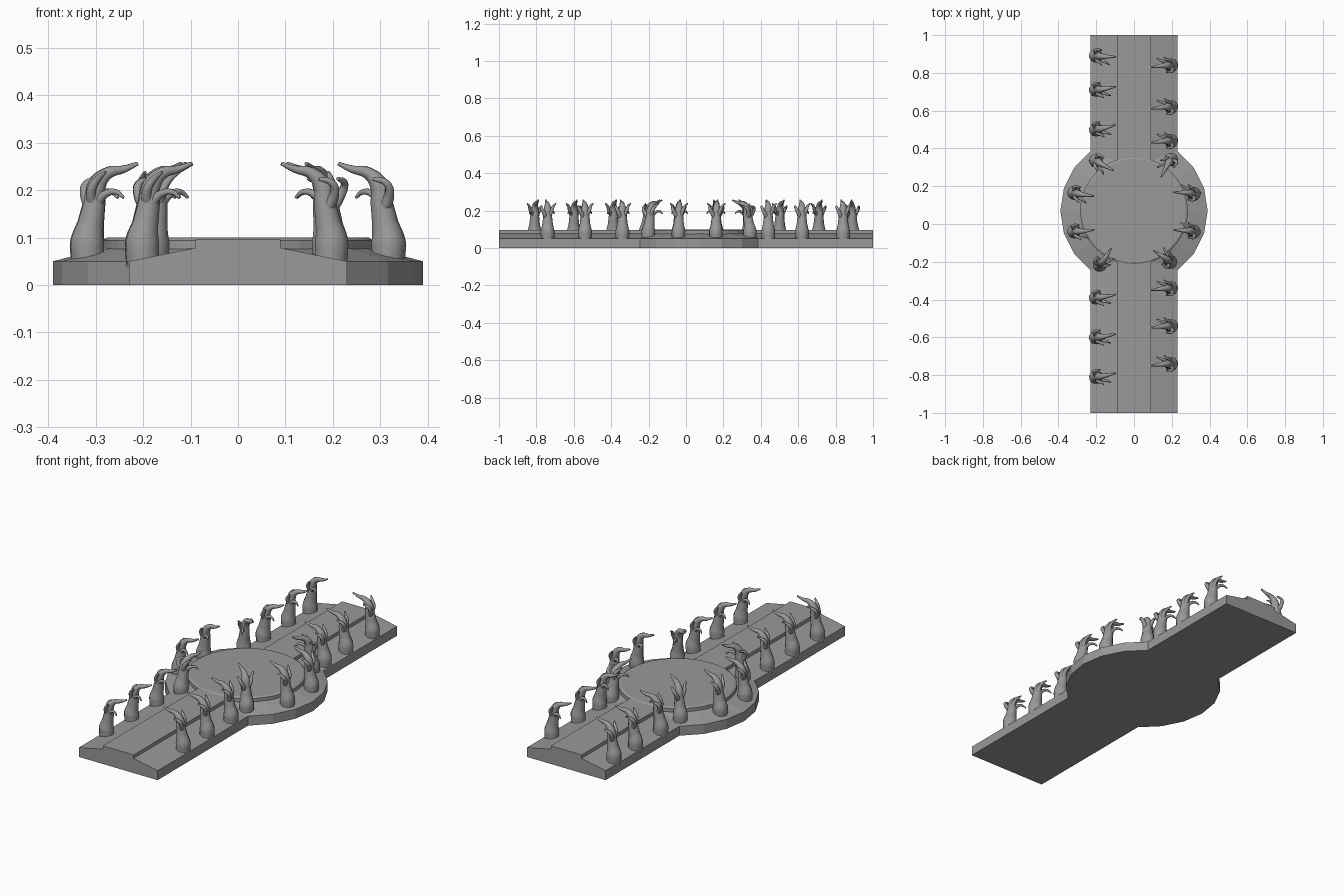
import bpy, bmesh, math
from mathutils import Vector

if "Cube" in bpy.data.objects:
    bpy.data.objects.remove(bpy.data.objects["Cube"])

grey = bpy.data.materials.new("stone grey")
grey.use_nodes = True
grey.diffuse_color = (0.32, 0.32, 0.32, 1)
grey.node_tree.nodes["Principled BSDF"].inputs["Base Color"].default_value = grey.diffuse_color

HUB_Y = 0.07


def add_object(name, mesh):
    obj = bpy.data.objects.new(name, mesh)
    bpy.context.collection.objects.link(obj)
    if not mesh.materials:
        mesh.materials.append(grey)
    return obj


def prism(name, profile, y0, y1):
    """Extrude an (x, z) outline along y."""
    bm = bmesh.new()
    face = bm.faces.new([bm.verts.new((x, y0, z)) for x, z in profile])
    out = bmesh.ops.extrude_face_region(bm, geom=[face])["geom"]
    verts = [v for v in out if isinstance(v, bmesh.types.BMVert)]
    bmesh.ops.translate(bm, verts=verts, vec=(0, y1 - y0, 0))
    bmesh.ops.recalc_face_normals(bm, faces=bm.faces)
    mesh = bpy.data.meshes.new(name)
    bm.to_mesh(mesh)
    bm.free()
    return add_object(name, mesh)


def turned(name, rings, sides):
    """Stack capped rings of (radius, z) around the hub axis."""
    bm = bmesh.new()
    loops = [[bm.verts.new((r * math.cos(2 * math.pi * i / sides),
                            r * math.sin(2 * math.pi * i / sides) + HUB_Y, z))
              for i in range(sides)] for r, z in rings]
    for low, high in zip(loops, loops[1:]):
        for i in range(sides):
            j = (i + 1) % sides
            bm.faces.new((low[i], low[j], high[j], high[i]))
    bm.faces.new(loops[0][::-1])
    bm.faces.new(loops[-1])
    mesh = bpy.data.meshes.new(name)
    bm.to_mesh(mesh)
    bm.free()
    return add_object(name, mesh)


# Long base with sloping shoulders and a raised central walkway
half = [(0.23, 0), (0.23, 0.05), (0.09, 0.078), (0.09, 0.096)]
outline = half + [(-x, z) for x, z in reversed(half)]
base = prism("bridge_base", outline, -1, 1)

# Round hub: sloping skirt merged into the base, then a raised platform
hub = turned("hub_skirt", [(0.39, 0), (0.39, 0.05), (0.28, 0.078)], 20)
union = base.modifiers.new("merge_hub", 'BOOLEAN')
union.operation = 'UNION'
union.solver = 'EXACT'
union.object = hub
bpy.context.view_layer.update()
merged = bpy.data.meshes.new_from_object(base.evaluated_get(bpy.context.evaluated_depsgraph_get()))
base.modifiers.clear()
base.data = merged
bpy.data.objects.remove(hub)
turned("hub_platform", [(0.285, 0.07), (0.285, 0.094), (0.275, 0.1)], 40)

# Tentacle: thick trunk with a long curled finger and smaller side fingers
# Each point is x (inward), y, z, radius
strands = [
    [(0, 0, 0.04, 0.036), (-0.002, 0, 0.09, 0.037), (0.005, 0, 0.13, 0.028),
     (0.012, 0, 0.17, 0.024), (0.018, 0, 0.21, 0.020), (0.042, 0.002, 0.236, 0.013),
     (0.075, 0.006, 0.244, 0.008), (0.104, 0.01, 0.256, 0.004)],
    [(0.008, 0.006, 0.16, 0.015), (-0.008, 0.022, 0.192, 0.010),
     (-0.004, 0.033, 0.214, 0.008), (0.025, 0.036, 0.224, 0.004)],
    [(0.01, -0.004, 0.165, 0.014), (0.006, -0.022, 0.2, 0.010),
     (0.022, -0.032, 0.226, 0.007), (0.036, -0.044, 0.238, 0.003)],
    [(0.012, -0.005, 0.165, 0.013), (0.036, -0.02, 0.192, 0.008),
     (0.058, -0.028, 0.196, 0.006), (0.074, -0.036, 0.184, 0.003)],
]
curve = bpy.data.curves.new("tentacle_paths", 'CURVE')
curve.dimensions = '3D'
curve.bevel_depth = 1
curve.bevel_resolution = 3
curve.use_fill_caps = True
for strand in strands:
    spline = curve.splines.new('BEZIER')
    spline.resolution_u = 5
    spline.bezier_points.add(len(strand) - 1)
    for point, (x, y, z, r) in zip(spline.bezier_points, strand):
        point.co = (x, y, z)
        point.radius = r
        point.handle_left_type = point.handle_right_type = 'AUTO'
guide = bpy.data.objects.new("tentacle_guide", curve)
bpy.context.collection.objects.link(guide)
bpy.context.view_layer.update()
tentacle = bpy.data.meshes.new_from_object(guide.evaluated_get(bpy.context.evaluated_depsgraph_get()))
bpy.data.objects.remove(guide)
tentacle.materials.clear()
tentacle.materials.append(grey)
tentacle.shade_smooth()

# Tentacle positions along each edge: x, y, heading in degrees
left_side = [(0.195, 0.84, 180), (0.195, 0.62, 180), (0.195, 0.44, 180), (0.195, 0.34, 235),
             (0.315, 0.16, 170), (0.315, -0.04, 170), (0.19, -0.2, 140),
             (0.195, -0.34, 180), (0.195, -0.54, 180), (0.195, -0.74, 180)]
right_side = [(-0.2, 0.89, -8), (-0.2, 0.71, 4), (-0.2, 0.5, 8), (-0.2, 0.335, -35),
              (-0.315, 0.165, -15), (-0.315, -0.04, 0), (-0.18, -0.215, 50),
              (-0.2, -0.39, 4), (-0.2, -0.6, 4), (-0.2, -0.81, 6)]
for side, places in (("left", left_side), ("right", right_side)):
    for n, (x, y, heading) in enumerate(places, 1):
        obj = add_object(f"{side}_tentacle_{n}", tentacle)
        obj.location = (x, y, 0)
        obj.rotation_euler.z = math.radians(heading)
